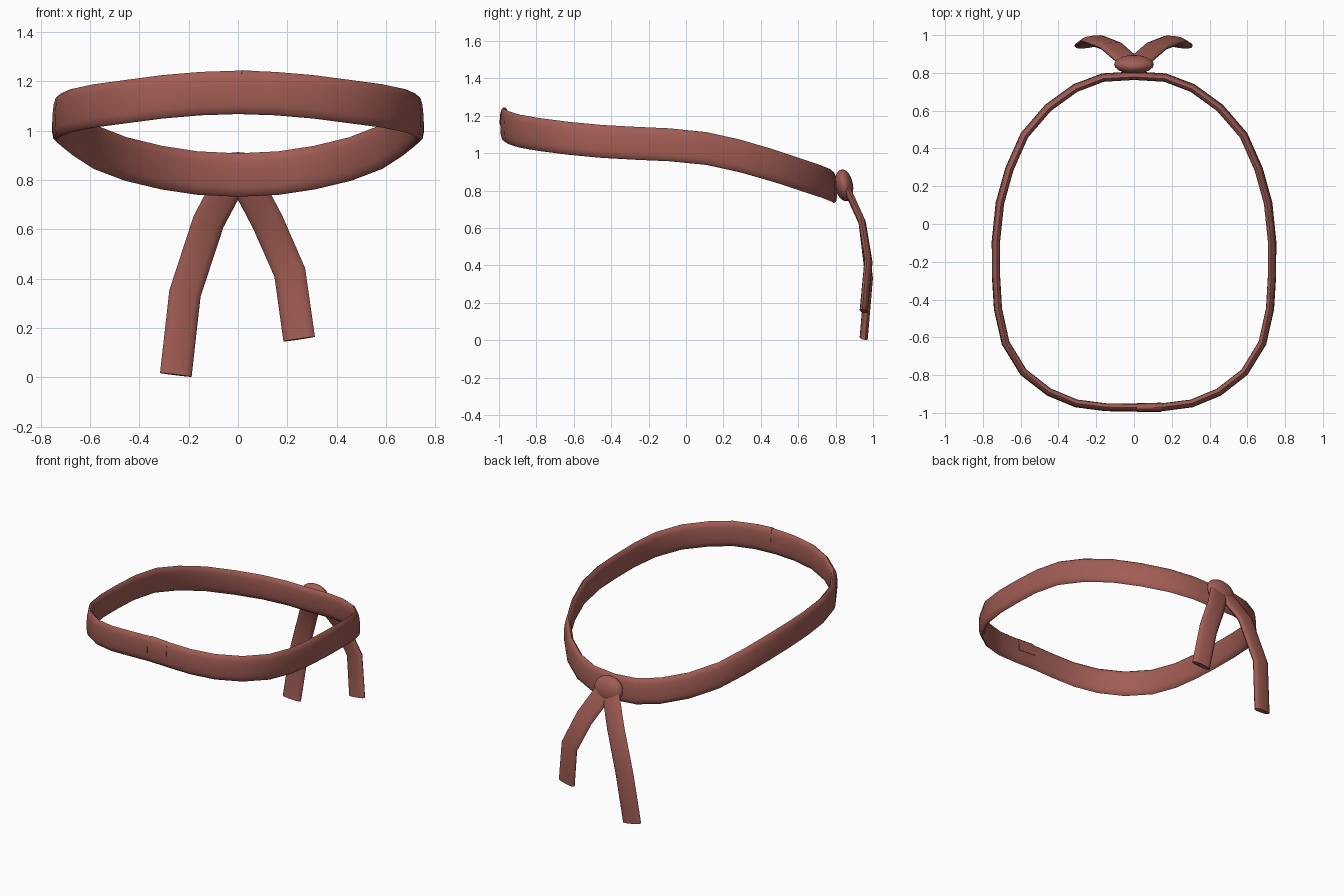
import bpy, bmesh, math
from mathutils import Vector

if "Cube" in bpy.data.objects:
    bpy.data.objects.remove(bpy.data.objects["Cube"], do_unlink=True)

cloth = bpy.data.materials.new("dusty red cloth")
color = (0.36, 0.11, 0.09, 1)
cloth.diffuse_color = color
cloth.use_nodes = True
cloth.node_tree.nodes["Principled BSDF"].inputs["Base Color"].default_value = color

# Padded cloth cross-section: (thickness, width) in -1..1
OUTER = [(0, 1), (.6, .88), (.9, .6), (1, .2), (1, -.2), (.9, -.6), (.6, -.88), (0, -1)]
SECTION = OUTER + [(-t, w) for t, w in reversed(OUTER[1:-1])]
# Upper part only, for the overlapping flap
FLAP = [(.2, 1), (.6, .88), (.9, .6), (1, .2), (1, 0),
        (-1, 0), (-1, .2), (-.9, .6), (-.6, .88), (-.2, 1)]


def finish(obj, angle=50):
    obj.data.materials.append(cloth)
    bpy.ops.object.select_all(action='DESELECT')
    obj.select_set(True)
    bpy.context.view_layer.objects.active = obj
    bpy.ops.object.shade_smooth_by_angle(angle=math.radians(angle))


def sweep(name, path, section, thick, width, frame):
    """Loft the section along a path; frame(point, tangent) gives normal and width axes."""
    bm = bmesh.new()
    pts = [Vector(p) for p in path]
    rings = []
    for i, p in enumerate(pts):
        ahead = pts[min(i + 1, len(pts) - 1)] - p
        behind = p - pts[max(i - 1, 0)]
        n, w = frame(p, (ahead.normalized() + behind.normalized()).normalized())
        rings.append([bm.verts.new(p + n * a * thick + w * b * width) for a, b in section])
    count = len(section)
    for a, b in zip(rings, rings[1:]):
        for j in range(count):
            k = (j + 1) % count
            bm.faces.new((a[j], a[k], b[k], b[j]))
    bm.faces.new(rings[0])
    bm.faces.new(rings[-1])
    bmesh.ops.recalc_face_normals(bm, faces=bm.faces)
    mesh = bpy.data.meshes.new(name)
    bm.to_mesh(mesh)
    bm.free()
    obj = bpy.data.objects.new(name, mesh)
    bpy.context.collection.objects.link(obj)
    finish(obj)
    return obj


def band_frame(p, t):
    n = Vector((t.y, -t.x, 0)).normalized()
    lean = .07 * min(1, 1 + p.y)
    return n, Vector((0, 0, 1)) - n * lean


# Headband: half the loop from front seam to back, then mirrored
half = [(0, -.972, 1.155), (.15, -.97, 1.15), (.305, -.95, 1.137), (.45, -.89, 1.118),
        (.585, -.785, 1.1), (.68, -.63, 1.08), (.72, -.45, 1.063), (.731, -.27, 1.053),
        (.731, -.09, 1.045), (.71, .11, 1.025), (.66, .29, .985), (.58, .47, .933),
        (.455, .615, .885), (.31, .72, .85), (.165, .775, .828), (0, .785, .82)]
loop = half + [(-x, y, z) for x, y, z in reversed(half[:-1])]
sweep("headband", loop, SECTION, .021, .088, band_frame)

# Small overlapping flap beside the front seam
sweep("seam_flap", [(.015, -.972, 1.156), (.145, -.97, 1.148)], FLAP, .024, .089, band_frame)

# Knot at the back
bpy.ops.mesh.primitive_uv_sphere_add(segments=20, ring_count=12, location=(0, .845, .828))
knot = bpy.context.object
knot.name = "knot"
knot.scale = (.105, .048, .086)
knot.rotation_euler.x = math.radians(10)
finish(knot, 60)

# Hanging tails, one longer than the other
tails = {
    "left_tail": [(.025, .86, .81), (.12, .942, .63), (.21, .976, .425), (.248, .95, .155)],
    "right_tail": [(-.025, .86, .81), (-.12, .942, .63), (-.215, .978, .34), (-.252, .95, .01)],
}
for name, path in tails.items():
    side = 1 if path[0][0] > 0 else -1

    def tail_frame(p, t, side=side):
        w = t.cross(Vector((.12 * side, 1, 0))).normalized()
        return w.cross(t).normalized(), w

    sweep(name, path, SECTION, .019, .065, tail_frame)
